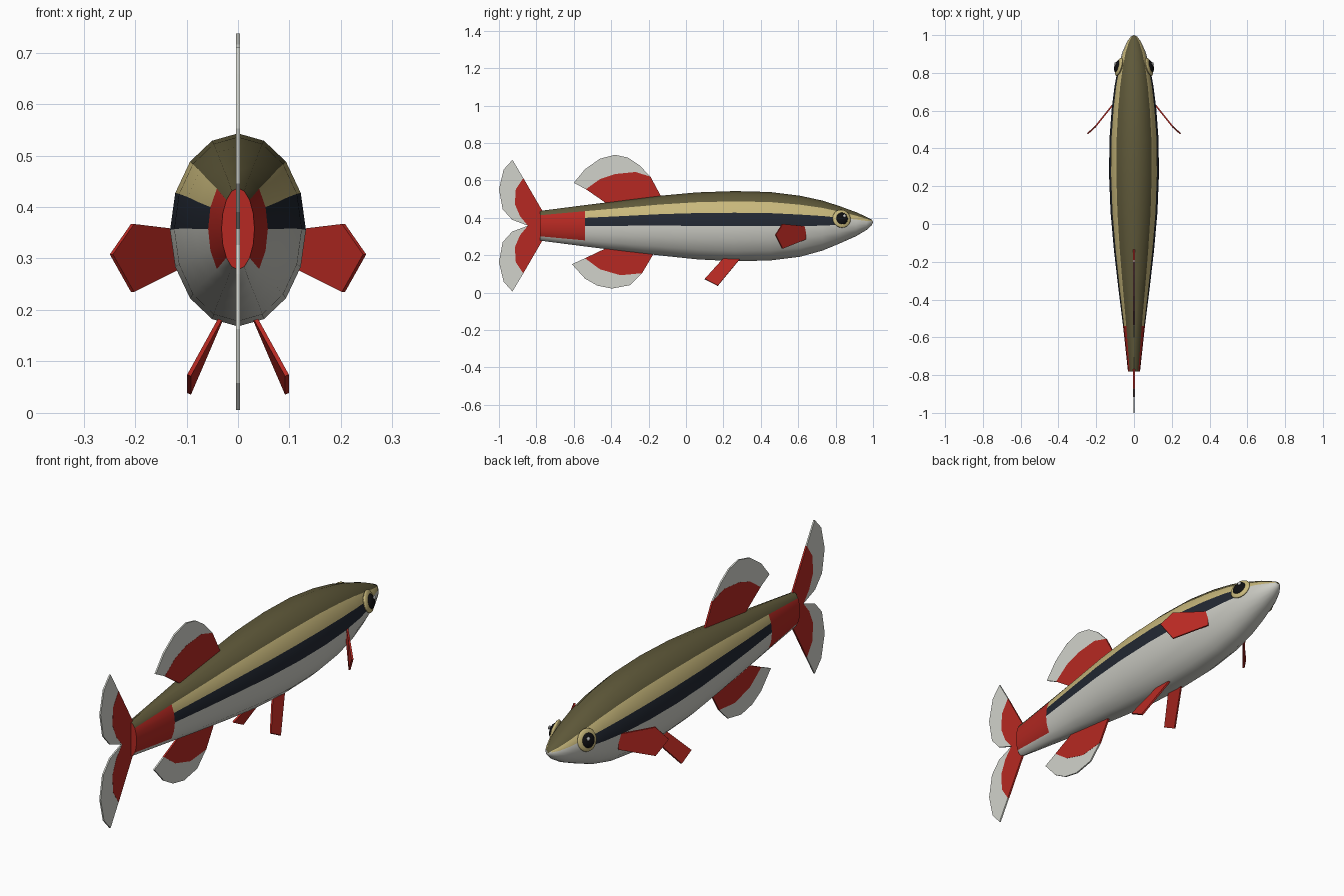
import bpy, bmesh, math
from mathutils import Vector

if "Cube" in bpy.data.objects:
    bpy.data.objects.remove(bpy.data.objects["Cube"])


def material(name, rgb):
    m = bpy.data.materials.new(name)
    m.diffuse_color = (*rgb, 1)
    m.use_nodes = True
    m.node_tree.nodes["Principled BSDF"].inputs["Base Color"].default_value = m.diffuse_color
    return m


OLIVE = material("olive", (0.115, 0.10, 0.042))
KHAKI = material("khaki", (0.58, 0.48, 0.20))
DARK = material("dark", (0.016, 0.021, 0.032))
SILVER = material("silver", (0.60, 0.60, 0.55))
RED = material("red", (0.47, 0.022, 0.016))
PALE = material("pale", (0.64, 0.65, 0.60))
BLACK = material("black", (0.005, 0.005, 0.006))
WHITE = material("white", (0.9, 0.9, 0.9))


def finish(name, bm, mats, smooth=None):
    bmesh.ops.recalc_face_normals(bm, faces=bm.faces)
    me = bpy.data.meshes.new(name)
    bm.to_mesh(me)
    bm.free()
    for m in mats:
        me.materials.append(m)
    ob = bpy.data.objects.new(name, me)
    bpy.context.collection.objects.link(ob)
    if smooth:
        bpy.ops.object.select_all(action='DESELECT')
        ob.select_set(True)
        bpy.context.view_layer.objects.active = ob
        bpy.ops.object.shade_smooth_by_angle(angle=math.radians(smooth))
    return ob


# Body: 16-sided rings given as y, top z, bottom z, half width
RINGS = [(-0.78, 0.437, 0.278, 0.032), (-0.54, 0.468, 0.247, 0.058),
         (-0.34, 0.493, 0.222, 0.083), (-0.14, 0.518, 0.199, 0.106),
         (0.06, 0.536, 0.178, 0.124), (0.26, 0.543, 0.168, 0.132),
         (0.45, 0.538, 0.172, 0.130), (0.61, 0.518, 0.192, 0.118),
         (0.73, 0.492, 0.225, 0.103), (0.82, 0.463, 0.262, 0.086),
         (0.91, 0.430, 0.302, 0.062), (0.965, 0.405, 0.335, 0.037),
         (0.993, 0.391, 0.360, 0.016)]
SIDES = 16
bm = bmesh.new()
loops = []
for y, top, bot, w in RINGS:
    c, h = (top + bot) / 2, (top - bot) / 2
    loops.append([bm.verts.new((w * math.sin(2 * math.pi * k / SIDES), y,
                                c + h * math.cos(2 * math.pi * k / SIDES)))
                  for k in range(SIDES)])
for i in range(len(loops) - 1):
    for k in range(SIDES):
        n = (k + 1) % SIDES
        f = bm.faces.new((loops[i][k], loops[i][n], loops[i + 1][n], loops[i + 1][k]))
        band = min(k, SIDES - 1 - k)          # 0 at the back, 7 at the belly
        f.material_index = 0 if band < 2 else (1, 2)[band - 2] if band < 4 else 3
        if i == 0 and 2 <= band < 6:
            f.material_index = 4              # red tail root
        if band == 3 and RINGS[i][0] > 0.8:
            f.material_index = 3              # stripe stops at the eye
bm.faces.new(loops[0]).material_index = 4
tip = bm.verts.new((0, 1.0, 0.376))
for k in range(SIDES):
    f = bm.faces.new((loops[-1][k], loops[-1][(k + 1) % SIDES], tip))
    f.material_index = 0 if min(k, 15 - k) < 2 else 3
finish("body", bm, [OLIVE, KHAKI, DARK, SILVER, RED], smooth=40)


# Thin plate from a 3D outline
def plate(name, pts, mat, half=0.004):
    pts = [Vector(p) for p in pts]
    n = Vector()
    for a, b in zip(pts, pts[1:] + pts[:1]):
        n += a.cross(b)
    n = n.normalized() * half
    bm = bmesh.new()
    a = [bm.verts.new(p + n) for p in pts]
    b = [bm.verts.new(p - n) for p in pts]
    bm.faces.new(a)
    bm.faces.new(b[::-1])
    for i in range(len(pts)):
        j = (i + 1) % len(pts)
        bm.faces.new((a[i], b[i], b[j], a[j]))
    return finish(name, bm, [mat])


# Middle fin: red root plus pale edge sharing the line "inner"
def fin(name, root, inner, outer):
    flat = lambda pts: [(0, y, z) for y, z in pts]
    plate(name, flat(root + inner), RED)
    plate(name + "_edge", flat(inner + outer[::-1]), PALE, 0.0035)


fin("dorsal_fin", [(-0.40, 0.46), (-0.12, 0.49)],
    [(-0.19, 0.62), (-0.27, 0.645), (-0.38, 0.634), (-0.46, 0.607), (-0.535, 0.553)],
    [(-0.25, 0.682), (-0.31, 0.722), (-0.38, 0.737), (-0.46, 0.716), (-0.54, 0.66), (-0.60, 0.587)])
fin("anal_fin", [(-0.38, 0.26), (-0.16, 0.23)],
    [(-0.235, 0.104), (-0.35, 0.093), (-0.46, 0.125), (-0.54, 0.184)],
    [(-0.30, 0.04), (-0.395, 0.022), (-0.475, 0.038), (-0.54, 0.075), (-0.61, 0.152)])

# Tail lobes, mirrored about the body axis
MID = 0.358
for s, side in ((1, "upper"), (-1, "lower")):
    flip = lambda pts: [(y, MID + s * z) for y, z in pts]
    fin(side + "_tail_lobe", flip([(-0.76, 0.0), (-0.76, 0.066)]),
        flip([(-0.87, 0.255), (-0.91, 0.195), (-0.915, 0.115), (-0.887, 0.05), (-0.845, 0.0)]),
        flip([(-0.928, 0.352), (-0.975, 0.30), (-1.0, 0.195), (-0.98, 0.088), (-0.93, 0.032)]))


def ball(name, loc, scale, rot, mat):
    bm = bmesh.new()
    bmesh.ops.create_uvsphere(bm, u_segments=16, v_segments=10, radius=1)
    ob = finish(name, bm, [mat], smooth=60)
    ob.location, ob.scale, ob.rotation_euler = loc, scale, rot


# Paired fins and eyes
for s, side in ((1, "right"), (-1, "left")):
    plate(side + "_pectoral_fin",
          [(s * 0.105, 0.64, 0.355), (s * 0.205, 0.515, 0.367), (s * 0.246, 0.478, 0.308),
           (s * 0.205, 0.515, 0.235), (s * 0.105, 0.64, 0.285)], RED)
    plate(side + "_pelvic_fin",
          [(s * 0.025, 0.215, 0.20), (s * 0.025, 0.305, 0.20),
           (s * 0.095, 0.17, 0.037), (s * 0.095, 0.10, 0.073)], RED)
    rot = (0, -s * 0.25, s * 0.28)
    ball(side + "_eye_ring", (s * 0.080, 0.832, 0.395), (0.014, 0.05, 0.05), rot, KHAKI)
    ball(side + "_pupil", (s * 0.087, 0.834, 0.396), (0.016, 0.033, 0.033), rot, BLACK)
    ball(side + "_eye_glint", (s * 0.099, 0.848, 0.411), (0.005, 0.009, 0.009), rot, WHITE)
